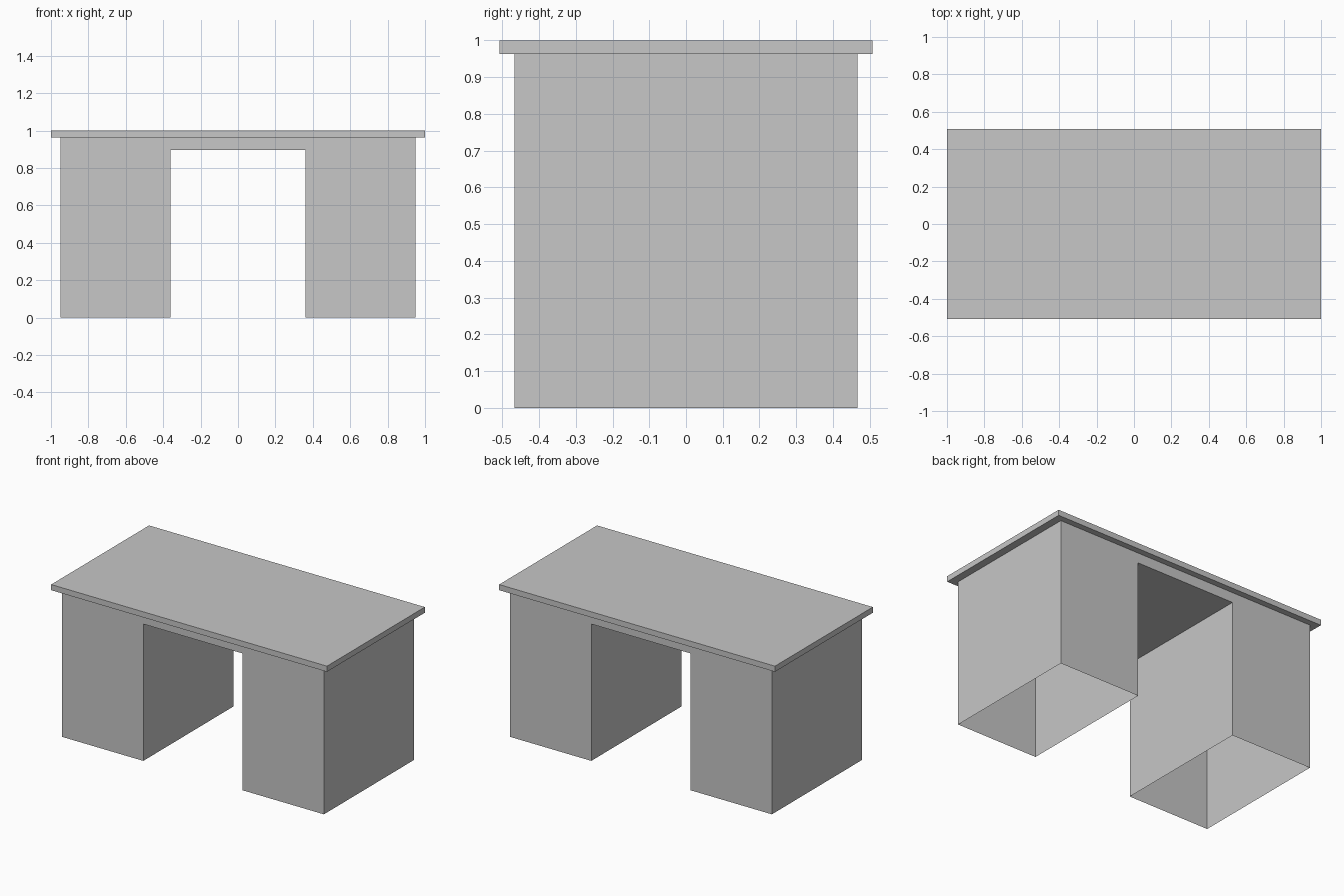
import bpy
import bmesh

cube = bpy.data.objects.get("Cube")
if cube:
    bpy.data.objects.remove(cube, do_unlink=True)

TOP_BOTTOM = 0.963   # underside of the table top

grey = bpy.data.materials.new("plain_grey")
grey.use_nodes = True
colour = (0.57, 0.57, 0.57, 1)
grey.diffuse_color = colour
grey.node_tree.nodes["Principled BSDF"].inputs["Base Color"].default_value = colour


def finish(name, bm):
    mesh = bpy.data.meshes.new(name)
    bm.to_mesh(mesh)
    bm.free()
    mesh.materials.append(grey)
    obj = bpy.data.objects.new(name, mesh)
    bpy.context.collection.objects.link(obj)
    return obj


# Table top: thin overhanging slab
bm = bmesh.new()
bmesh.ops.create_cube(bm, size=1)
bmesh.ops.scale(bm, vec=(2, 1.014, 1 - TOP_BOTTOM), verts=bm.verts)
bmesh.ops.translate(bm, vec=(0, 0, (1 + TOP_BOTTOM) / 2), verts=bm.verts)
finish("table_top", bm)

# Base: arch-shaped hollow shell with two pedestals, open at the floor
half = [(0.36, 0.897), (0.36, 0), (0.95, 0), (0.95, TOP_BOTTOM)]
profile = half + [(-x, z) for x, z in reversed(half)]
bm = bmesh.new()
front = [bm.verts.new((x, -0.467, z)) for x, z in profile]
back = [bm.verts.new((x, 0.467, z)) for x, z in profile]
bm.faces.new(front)
bm.faces.new(back[::-1])
for i, (x, z) in enumerate(profile):
    j = (i + 1) % len(profile)
    on_floor = z == 0 and profile[j][1] == 0
    under_top = z == TOP_BOTTOM and profile[j][1] == TOP_BOTTOM
    if not on_floor and not under_top:   # the slab closes the upper side
        bm.faces.new((front[j], front[i], back[i], back[j]))
bm.normal_update()
finish("pedestal_base", bm)
